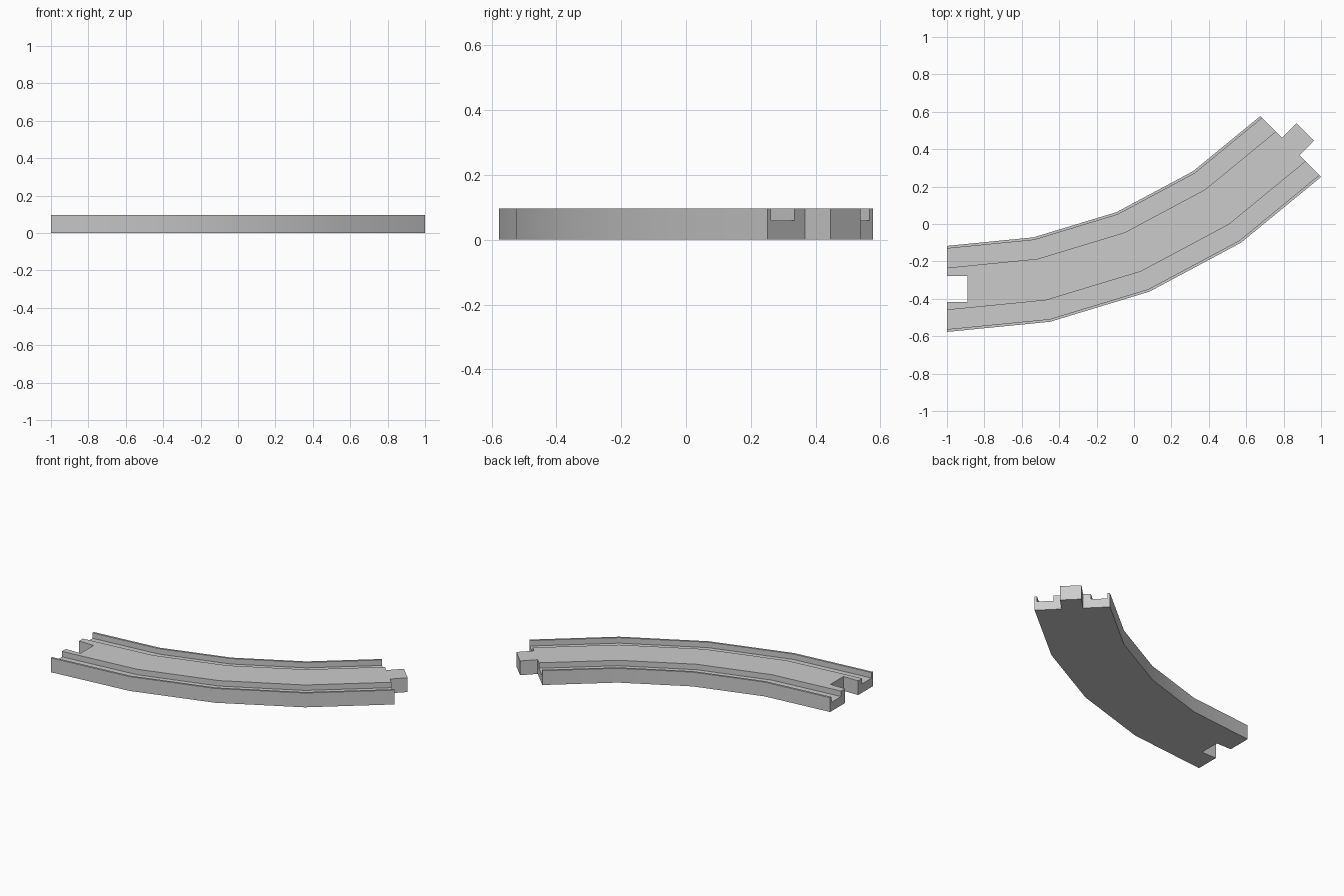
import bpy, bmesh, math
from mathutils import Matrix, Vector

cube = bpy.data.objects.get("Cube")
if cube:
    bpy.data.objects.remove(cube, do_unlink=True)

# Main dimensions
R_OUT = 2.8284            # outer radius of the bend
WIDTH = 0.46
HEIGHT = 0.097
GROOVE_Z = 0.06
TURN = math.radians(45)
SEGMENTS = 4
CENTRE = Vector((-1.0, 2.2514, 0))
R_MID = R_OUT - WIDTH / 2

grey = bpy.data.materials.new("light_grey_plastic")
grey.use_nodes = True
colour = (0.6, 0.6, 0.6, 1)
grey.diffuse_color = colour
grey.node_tree.nodes["Principled BSDF"].inputs["Base Color"].default_value = colour


def make_object(name, bm):
    bmesh.ops.recalc_face_normals(bm, faces=bm.faces)
    mesh = bpy.data.meshes.new(name)
    bm.to_mesh(mesh)
    bm.free()
    mesh.materials.append(grey)
    obj = bpy.data.objects.new(name, mesh)
    bpy.context.collection.objects.link(obj)
    return obj


def on_arc(radius, angle, z):
    return CENTRE + Vector((radius * math.sin(angle), -radius * math.cos(angle), z))


def box_at(name, angle, along, width, z0, z1):
    """Box on the track centre line, spanning 'along' in the travel direction."""
    bm = bmesh.new()
    bmesh.ops.create_cube(bm, size=1)
    mid = Vector((sum(along) / 2, 0, (z0 + z1) / 2))
    size = (along[1] - along[0], width, z1 - z0, 1)
    place = Matrix.Translation(on_arc(R_MID, angle, 0)) @ Matrix.Rotation(angle, 4, 'Z')
    bm.transform(place @ Matrix.Translation(mid) @ Matrix.Diagonal(size))
    return make_object(name, bm)


# Track cross-section: half profile (offset from centre line, z), then mirrored
half = [(0.23, 0), (0.23, HEIGHT), (0.2155, HEIGHT), (0.2155, GROOVE_Z),
        (0.113, GROOVE_Z), (0.113, HEIGHT)]
profile = half + [(-x, z) for x, z in reversed(half)]

# Sweep the section round the bend
bm = bmesh.new()
rings = []
for i in range(SEGMENTS + 1):
    a = TURN * i / SEGMENTS
    rings.append([bm.verts.new(on_arc(R_MID + x, a, z)) for x, z in profile])
n = len(profile)
for r0, r1 in zip(rings, rings[1:]):
    for k in range(n):
        m = (k + 1) % n
        bm.faces.new((r0[k], r0[m], r1[m], r1[k]))
bm.faces.new(rings[0])
bm.faces.new(rings[-1])
track = make_object("curved_track", bm)

# Connector socket at the start, connector peg at the end
socket = box_at("socket_cutter", 0, (-0.1, 0.11), 0.14, -0.1, 0.2)
peg = box_at("connector_peg", TURN, (-0.05, 0.11), 0.132, 0, HEIGHT)

bpy.ops.object.select_all(action='DESELECT')
track.select_set(True)
bpy.context.view_layer.objects.active = track
for tool, operation in ((socket, 'DIFFERENCE'), (peg, 'UNION')):
    mod = track.modifiers.new(tool.name, 'BOOLEAN')
    mod.operation = operation
    mod.solver = 'EXACT'
    mod.object = tool
    bpy.ops.object.modifier_apply(modifier=mod.name)
    bpy.data.objects.remove(tool, do_unlink=True)

# Smooth along the bend, sharp at the rims
bpy.ops.object.shade_smooth_by_angle(angle=math.radians(30))
